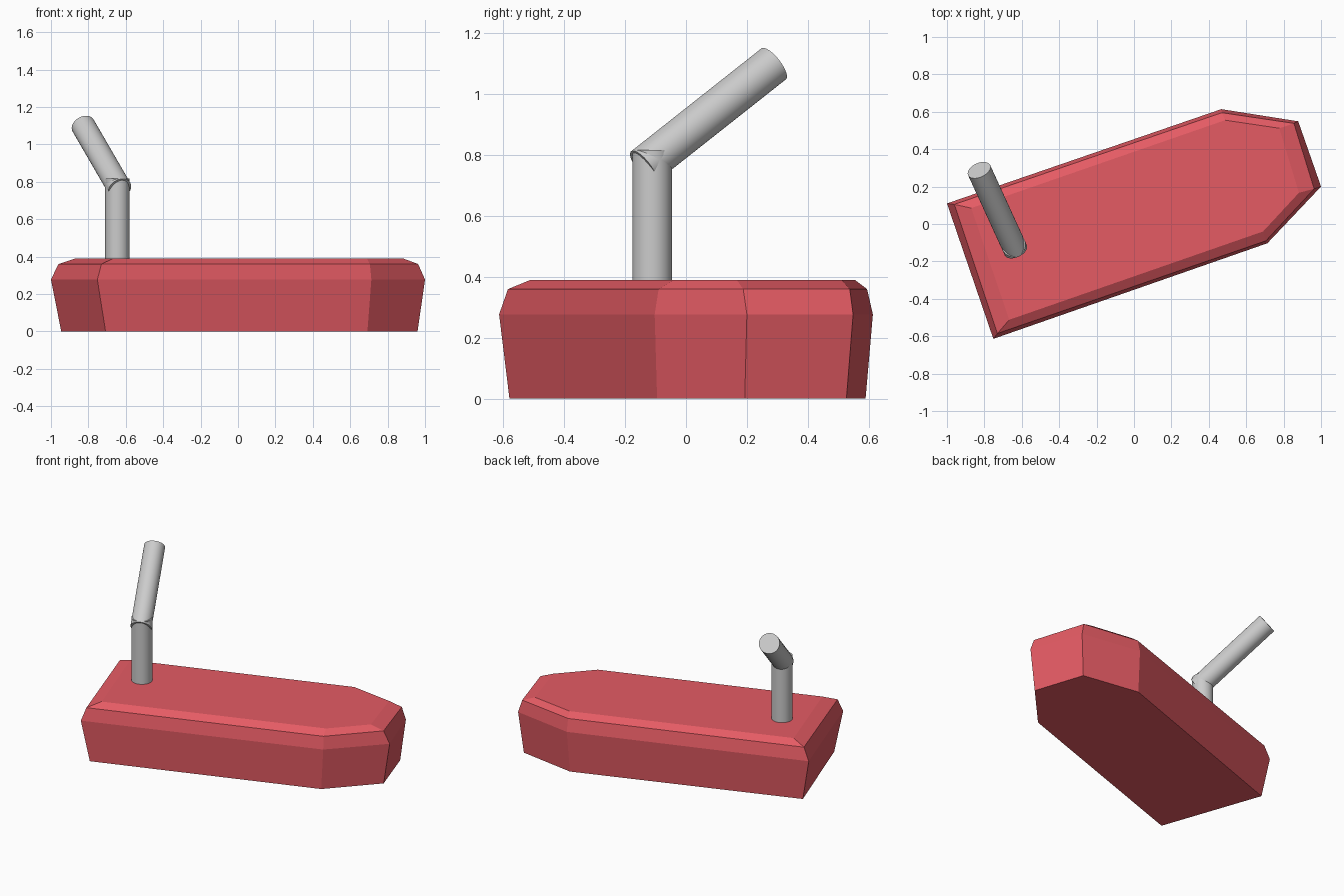
import bpy, bmesh, math
from mathutils import Vector

if "Cube" in bpy.data.objects:
    bpy.data.objects.remove(bpy.data.objects["Cube"])

# Hull: stacked outlines from the foot to the chamfered deck
def ring(z, pts):
    return [(x, y, z) for x, y in pts]

levels = [
    ring(0.0, [(-0.945, 0.095), (-0.708, -0.58), (0.692, -0.095), (0.96, 0.193), (0.85, 0.527), (0.46, 0.59)]),
    ring(0.277, [(-1.0, 0.11), (-0.752, -0.614), (0.713, -0.103), (1.0, 0.2), (0.878, 0.549), (0.467, 0.614)]),
    ring(0.36, [(-0.96, 0.105), (-0.73, -0.585), (0.705, -0.09), (0.963, 0.188), (0.855, 0.538), (0.47, 0.595)]),
    ring(0.39, [(-0.87, 0.085), (-0.667, -0.512), (0.69, -0.04), (0.882, 0.167), (0.777, 0.512), (0.487, 0.555)]),
]
bm = bmesh.new()
rings = [[bm.verts.new(p) for p in lv] for lv in levels]
n = len(levels[0])
for a, b in zip(rings, rings[1:]):
    for i in range(n):
        j = (i + 1) % n
        bm.faces.new((a[i], a[j], b[j], b[i]))
bm.faces.new(rings[0][::-1])
bm.faces.new(rings[-1])
bmesh.ops.recalc_face_normals(bm, faces=bm.faces[:])
mesh = bpy.data.meshes.new("hull")
bm.to_mesh(mesh)
bm.free()
hull = bpy.data.objects.new("hull", mesh)
bpy.context.collection.objects.link(hull)
red = bpy.data.materials.new("red")
red.diffuse_color = (0.78, 0.105, 0.127, 1)
red.use_nodes = True
red.node_tree.nodes["Principled BSDF"].inputs["Base Color"].default_value = red.diffuse_color
mesh.materials.append(red)

# Pipe sections: upright post and tilted upper tube
def tube(name, start, end, radius):
    a, b = Vector(start), Vector(end)
    bpy.ops.mesh.primitive_cylinder_add(vertices=32, radius=radius, depth=(b - a).length, location=(a + b) / 2)
    ob = bpy.context.object
    ob.name = name
    ob.rotation_euler = (b - a).to_track_quat('Z', 'Y').to_euler()
    bpy.ops.object.shade_smooth_by_angle(angle=math.radians(30))
    return ob

tube("upright_pipe", (-0.645, -0.111, 0.36), (-0.645, -0.111, 0.817), 0.065)
tube("tilted_pipe", (-0.632, -0.14, 0.762), (-0.828, 0.288, 1.1), 0.065)
